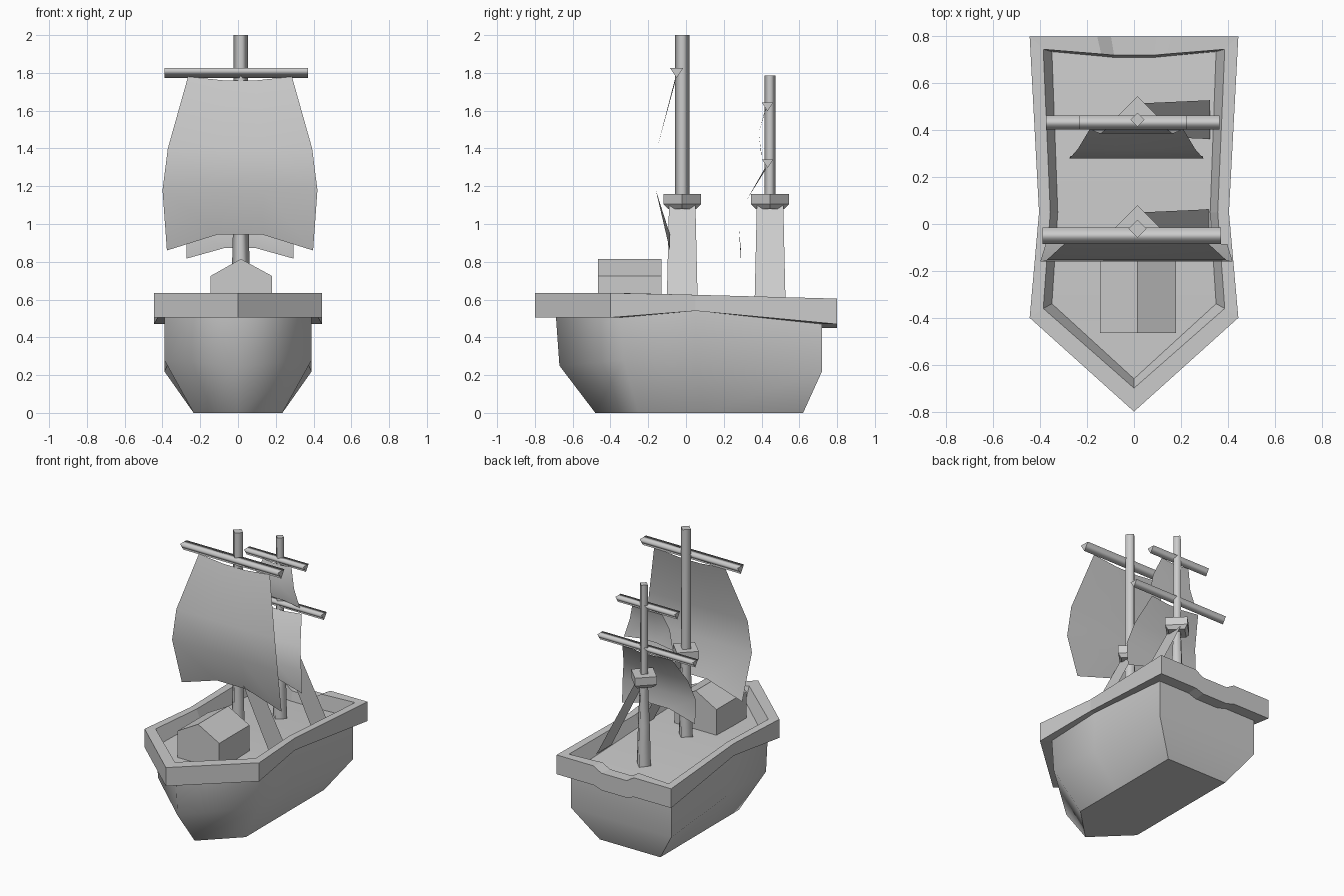
import bpy
import math

cube = bpy.data.objects.get("Cube")
if cube:
    bpy.data.objects.remove(cube, do_unlink=True)

GREY = (0.6, 0.6, 0.6, 1)
mat = bpy.data.materials.new("plain grey")
mat.use_nodes = True
mat.diffuse_color = GREY
mat.node_tree.nodes["Principled BSDF"].inputs["Base Color"].default_value = GREY

CX = 0.015  # masts, cabin and sails sit slightly off centre


def build(name, verts, smooth=(), flat=()):
    """Mesh object from vertices, smooth-shaded faces and flat-shaded faces."""
    mesh = bpy.data.meshes.new(name)
    smooth, flat = list(smooth), list(flat)
    mesh.from_pydata(verts, [], smooth + flat)
    for i, p in enumerate(mesh.polygons):
        p.use_smooth = i < len(smooth)
    mesh.materials.append(mat)
    mesh.update()
    obj = bpy.data.objects.new(name, mesh)
    bpy.context.collection.objects.link(obj)
    return obj


def mirrored(half):
    """Closed outline from a centre point and the points on the +x side."""
    return half + [(-x, y, z) for x, y, z in reversed(half[1:])]


def ring_faces(n, rings, skip=()):
    return [(r * n + i, r * n + (i + 1) % n, (r + 1) * n + (i + 1) % n, (r + 1) * n + i)
            for r in range(rings - 1) for i in range(n) if i not in skip]


def prism(name, x, y, profile, smooth=True):
    """Four-sided post, corners towards the axes, from (radius, z) pairs."""
    verts = [(x + r * math.cos(k * math.pi / 2), y + r * math.sin(k * math.pi / 2), z)
             for r, z in profile for k in range(4)]
    sides = ring_faces(4, len(profile))
    top = 4 * len(profile) - 4
    caps = [(3, 2, 1, 0), tuple(range(top, top + 4))]
    return build(name, verts, sides if smooth else (), caps if smooth else sides + caps)


# Hull: bottom, chine and top outlines, each from bow to stern
keel = mirrored([(0, -.48, 0), (.235, -.25, 0), (.235, .1, 0), (.235, .62, 0)])
chine = mirrored([(0, -.67, .25), (.39, -.33, .28), (.37, .05, .26), (.39, .72, .22)])
brim = mirrored([(0, -.69, .53), (.39, -.35, .53), (.37, .05, .56), (.39, .72, .50)])
build("hull", keel + chine + brim, ring_faces(7, 3, skip=(3,)), [tuple(reversed(range(7)))])
build("transom", [ring[i] for ring in (keel, chine, brim) for i in (3, 4)],
      [(0, 1, 3, 2), (2, 3, 5, 4)])

# Rail: xy of outer edge, inner top edge, inner foot and hull edge; top, bottom and deck z
stations = [
    ((0, -.8), (0, -.70), (0, -.66), (0, -.68), .635, .505, .54),
    ((.445, -.4), (.387, -.36), (.35, -.34), (.385, -.345), .635, .505, .54),
    ((.405, .05), (.357, .05), (.325, .05), (.365, .05), .625, .54, .55),
    ((.445, .8), (.387, .745), (.35, .735), (.385, .715), .605, .47, .50),
    ((.157, .8), (.14, .725), (.135, .715), (.15, .715), .605, .47, .50),
    ((.098, .8), (.085, .72), (.085, .71), (.09, .715), .57, .45, .50),
]


def outline(edge, level):
    return mirrored([(*s[edge], s[level]) for s in stations])


foot = outline(2, 6)
loops = [outline(3, 5), outline(0, 5), outline(0, 4), outline(1, 4), foot]
n = len(foot)
build("rail", sum(loops, []), flat=ring_faces(n, len(loops)))
build("deck", foot, [(0, 1, n - 1)] + [(i, i + 1, n - i - 1, n - i) for i in range(1, 5)])

# Cabin with a pitched roof
section = [(-.16, .5), (.165, .5), (.165, .725), (0, .815), (-.16, .725)]
build("cabin", [(CX + x, y, z) for y in (-.465, -.13) for x, z in section],
      flat=ring_faces(5, 2) + [(4, 3, 2, 1, 0), (5, 6, 7, 8, 9)])


# Masts, lookout boxes and sloping side planks
def mast(prefix, y, radius, top):
    prism(prefix + "_mast", CX, y, [(.055, .5), (.046, .8), (radius, 1.12), (radius, top)])
    prism(prefix + "_lookout", CX, y, [(.075, 1.08), (.1, 1.105), (.1, 1.16)], smooth=False)
    build(prefix + "_side_plank", [(.04, y - .07, 1.1), (.325, y - .083, .54),
                                   (.325, y + .083, .54), (.04, y + .07, 1.1)],
          flat=[(0, 1, 2, 3)])


mast("main", -.02, .038, 2)
mast("rear", .445, .03, 1.785)


# Yards: three-sided bars with the flat side up
def yard(name, x0, x1, y, z, r):
    verts = [(x, y + dy, z + dz) for x in (x0, x1)
             for dy, dz in ((-r, r * .75), (0, -r * .75), (r, r * .75))]
    build(name, verts, ring_faces(3, 2), [(2, 1, 0), (3, 4, 5)])


yard("main_yard", -.39, .37, -.05, 1.80, .035)
yard("rear_lower_yard", -.375, .365, .432, 1.32, .03)
yard("rear_upper_yard", -.235, .225, .432, 1.62, .03)


# Sails: rows of (half width, y, z); middle columns move by dip at top and lift at bottom
def sail(name, rows, dip, lift):
    cols = (-1, -.3, .3, 1)
    verts = []
    for r, (half, y, z) in enumerate(rows):
        shift = -dip if r == 0 else lift if r == len(rows) - 1 else 0
        for c in cols:
            verts.append((CX * .7 + c * half, y, z + (shift if abs(c) < 1 else 0)))
    faces = [(r * 4 + c, r * 4 + c + 1, r * 4 + c + 5, r * 4 + c + 4)
             for r in range(len(rows) - 1) for c in range(3)]
    build(name, verts, faces)


sail("main_sail", [(.275, -.055, 1.78), (.382, -.153, 1.4), (.41, -.16, 1.18),
                   (.387, -.085, .86)], .02, .085)
sail("rear_lower_sail", [(.19, .42, 1.3), (.25, .32, 1.125), (.285, .28, .98),
                         (.283, .29, .817)], .015, .055)
sail("rear_top_sail", [(.11, .42, 1.61), (.155, .385, 1.48), (.19, .40, 1.35)], .01, .02)
